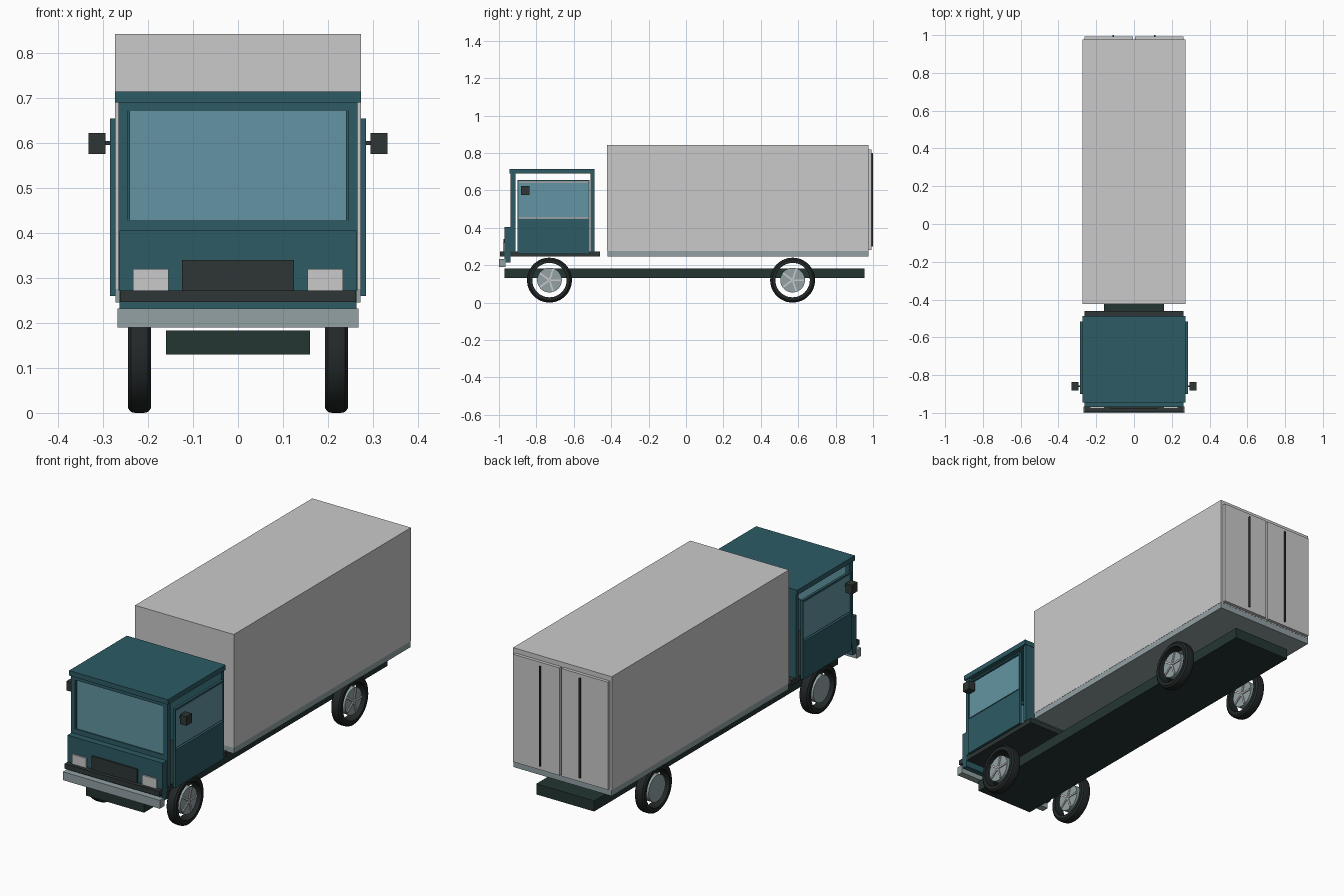
import bpy, bmesh, math
from mathutils import Matrix, Vector

if "Cube" in bpy.data.objects:
    bpy.data.objects.remove(bpy.data.objects["Cube"])


def material(name, rgb):
    m = bpy.data.materials.new(name)
    lin = [((c / 255 + 0.055) / 1.055) ** 2.4 for c in rgb]
    m.diffuse_color = (*lin, 1)
    m.use_nodes = True
    m.node_tree.nodes["Principled BSDF"].inputs["Base Color"].default_value = m.diffuse_color
    return m


TEAL = material("teal paint", (45, 91, 100))
GLASS = material("window glass", (99, 149, 163))
WHITE = material("box white", (202, 202, 202))
DARK = material("dark plastic", (45, 54, 53))
CHASSIS = material("chassis green black", (36, 54, 50))
GREY = material("steel grey", (146, 161, 164))
RUBBER = material("tyre rubber", (34, 39, 39))


def finish(name, bm, mat):
    bmesh.ops.recalc_face_normals(bm, faces=bm.faces)
    me = bpy.data.meshes.new(name)
    bm.to_mesh(me)
    bm.free()
    me.materials.append(mat)
    ob = bpy.data.objects.new(name, me)
    bpy.context.collection.objects.link(ob)
    return ob


def box(name, mat, x, y, z):
    """Box from (min, max) pairs."""
    lo, hi = Vector((x[0], y[0], z[0])), Vector((x[1], y[1], z[1]))
    bm = bmesh.new()
    bmesh.ops.create_cube(bm, size=1)
    bmesh.ops.scale(bm, vec=hi - lo, verts=bm.verts)
    bmesh.ops.translate(bm, vec=(lo + hi) / 2, verts=bm.verts)
    return finish(name, bm, mat)


def pair(name, mat, x, y, z):
    """The same box on both sides."""
    box("right_" + name, mat, x, y, z)
    box("left_" + name, mat, (-x[1], -x[0]), y, z)


def mid(w):
    return (-w, w)


# Chassis and cargo body
box("chassis", CHASSIS, mid(0.16), (-0.97, 0.954), (0.13, 0.183))
box("cargo_deck", GREY, mid(0.272), (-0.42, 0.975), (0.245, 0.275))
box("cargo_box", WHITE, mid(0.273), (-0.423, 0.976), (0.275, 0.825))
box("cargo_roof", WHITE, mid(0.273), (-0.423, 0.976), (0.825, 0.842))
pair("rear_door", WHITE, (0.005, 0.262), (0.976, 0.992), (0.28, 0.818))
pair("door_lock_bar", DARK, (0.107, 0.113), (0.992, 1.0), (0.30, 0.80))

# Cab shell
box("cab_floor", DARK, mid(0.262), (-0.995, -0.46), (0.247, 0.272))
box("cab_roof", TEAL, mid(0.273), (-0.944, -0.488), (0.69, 0.715))
box("cab_back", TEAL, mid(0.265), (-0.51, -0.49), (0.272, 0.69))
box("cab_nose", TEAL, mid(0.263), (-0.97, -0.938), (0.215, 0.405))
pair("windscreen_pillar", TEAL, (0.245, 0.266), (-0.938, -0.912), (0.272, 0.69))
box("windscreen_sill", TEAL, mid(0.245), (-0.936, -0.915), (0.272, 0.428))
box("windscreen_header", TEAL, mid(0.245), (-0.936, -0.915), (0.672, 0.69))
box("windscreen", GLASS, mid(0.241), (-0.93, -0.922), (0.428, 0.672))
pair("windscreen_trim", TEAL, (0.24, 0.245), (-0.934, -0.915), (0.428, 0.672))

# Nose fittings
box("grille", DARK, mid(0.125), (-0.977, -0.97), (0.272, 0.34))
pair("headlight", WHITE, (0.155, 0.234), (-0.978, -0.97), (0.272, 0.32))
box("bumper", GREY, mid(0.268), (-1.0, -0.965), (0.19, 0.232))

# Cab doors and mirrors
pair("door_panel", TEAL, (0.272, 0.285), (-0.90, -0.517), (0.26, 0.449))
pair("door_glass", GLASS, (0.275, 0.281), (-0.895, -0.522), (0.456, 0.642))
pair("door_top_rail", TEAL, (0.272, 0.285), (-0.90, -0.517), (0.647, 0.655))
for side, y in (("front", (-0.90, -0.895)), ("rear", (-0.522, -0.517))):
    pair(side + "_door_rail", TEAL, (0.272, 0.285), y, (0.449, 0.647))
pair("mirror_arm", DARK, (0.281, 0.297), (-0.863, -0.855), (0.596, 0.604))
pair("mirror", DARK, (0.295, 0.332), (-0.881, -0.837), (0.576, 0.622))


def lathe(name, mat, profile, centre, steps=48):
    """Spin a closed (x, radius) profile around the axle."""
    bm = bmesh.new()
    verts = [bm.verts.new((x, 0, r)) for x, r in profile]
    edges = [bm.edges.new((verts[i - 1], verts[i])) for i in range(len(verts))]
    bmesh.ops.spin(bm, geom=verts + edges, cent=(0, 0, 0), axis=(1, 0, 0),
                   angle=2 * math.pi, steps=steps, use_merge=True)
    bmesh.ops.remove_doubles(bm, verts=bm.verts, dist=0.0001)
    bmesh.ops.translate(bm, vec=centre, verts=bm.verts)
    ob = finish(name, bm, mat)
    bpy.context.view_layer.objects.active = ob
    ob.select_set(True)
    bpy.ops.object.shade_smooth_by_angle(angle=math.radians(25))
    ob.select_set(False)


TYRE = [(-0.026, 0.092), (-0.026, 0.109), (-0.019, 0.118), (-0.01, 0.12),
        (0.01, 0.12), (0.019, 0.118), (0.026, 0.109), (0.026, 0.092)]
DISC = [(-0.02, 0.0), (-0.02, 0.066), (0.02, 0.066), (0.02, 0.0)]

# Wheels: open tyre ring, hub disc and five spokes
for end, y in (("front", -0.73), ("rear", 0.57)):
    for side, x in (("left", -0.219), ("right", 0.219)):
        centre = Vector((x, y, 0.12))
        lathe(f"{end}_{side}_tyre", RUBBER, TYRE, centre)
        lathe(f"{end}_{side}_hub", GREY, DISC, centre)
        bm = bmesh.new()
        for k in range(5):
            turn = Matrix.Rotation(2 * math.pi * k / 5, 4, 'X')
            m = (Matrix.Translation(centre) @ turn @ Matrix.Translation((0.0215, 0.033, 0))
                 @ Matrix.Diagonal((0.007, 0.06, 0.009, 1)))
            bmesh.ops.create_cube(bm, size=1, matrix=m)
        finish(f"{end}_{side}_spokes", bm, WHITE)
